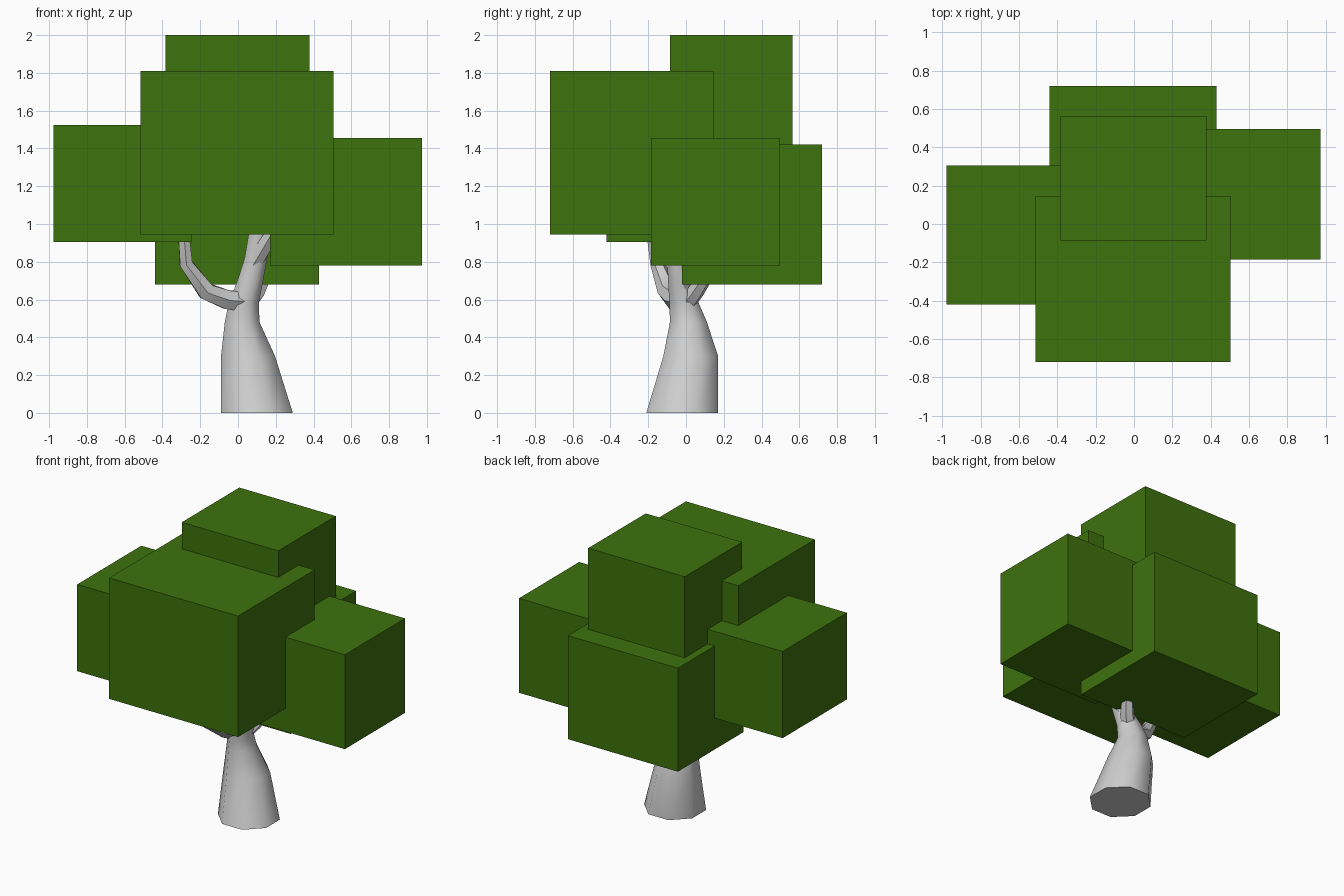
import bpy
import bmesh
from math import cos, sin, pi, radians
from mathutils import Vector

if "Cube" in bpy.data.objects:
    bpy.data.objects.remove(bpy.data.objects["Cube"], do_unlink=True)


def make_material(name, rgb):
    mat = bpy.data.materials.new(name)
    mat.use_nodes = True
    mat.diffuse_color = (*rgb, 1)
    mat.node_tree.nodes["Principled BSDF"].inputs["Base Color"].default_value = (*rgb, 1)
    return mat


leaf_green = make_material("leaf green", (0.048, 0.17, 0.004))
bark_grey = make_material("bark grey", (0.62, 0.62, 0.62))


def finish(name, bm, mat):
    bmesh.ops.recalc_face_normals(bm, faces=bm.faces)
    mesh = bpy.data.meshes.new(name)
    bm.to_mesh(mesh)
    bm.free()
    mesh.materials.append(mat)
    obj = bpy.data.objects.new(name, mesh)
    bpy.context.collection.objects.link(obj)
    return obj


def leaf_block(name, low, high):
    """Axis-aligned foliage box between two corners."""
    low, high = Vector(low), Vector(high)
    bm = bmesh.new()
    bmesh.ops.create_cube(bm, size=1)
    bmesh.ops.scale(bm, vec=high - low, verts=bm.verts)
    bmesh.ops.translate(bm, vec=(low + high) / 2, verts=bm.verts)
    return finish(name, bm, leaf_green)


def loft(name, rings, sides, level=False):
    """Skin through rings of (x, y, z, radius x, radius y); level keeps rings flat."""
    bm = bmesh.new()
    centres = [Vector(r[:3]) for r in rings]
    loops = []
    for i, ring in enumerate(rings):
        along = centres[min(i + 1, len(rings) - 1)] - centres[max(i - 1, 0)]
        side = Vector((1, 0, 0)) if level else along.cross(Vector((0, 1, 0))).normalized()
        other = Vector((0, 1, 0)) if level else along.cross(side).normalized()
        loop = []
        for k in range(sides):
            a = 2 * pi * (k + 0.5) / sides
            offset = side * (ring[3] * cos(a)) + other * (ring[4] * sin(a))
            loop.append(bm.verts.new(centres[i] + offset / cos(pi / sides)))
        loops.append(loop)
    for a, b in zip(loops, loops[1:]):
        for k in range(sides):
            n = (k + 1) % sides
            bm.faces.new((a[k], a[n], b[n], b[k]))
    bm.faces.new(loops[0])
    bm.faces.new(loops[-1])
    obj = finish(name, bm, bark_grey)
    bpy.ops.object.select_all(action="DESELECT")
    obj.select_set(True)
    bpy.context.view_layer.objects.active = obj
    bpy.ops.object.shade_smooth_by_angle(angle=radians(50))
    return obj


# Foliage blocks
leaf_block("front_foliage", (-0.515, -0.72, 0.945), (0.505, 0.145, 1.81))
leaf_block("top_foliage", (-0.385, -0.085, 1.36), (0.378, 0.565, 2.0))
leaf_block("left_foliage", (0.17, -0.185, 0.78), (0.975, 0.495, 1.455))
leaf_block("right_foliage", (-0.978, -0.42, 0.905), (-0.245, 0.305, 1.525))
leaf_block("back_foliage", (-0.44, -0.02, 0.68), (0.43, 0.72, 1.42))

# Flared trunk leaning to the left and forward
loft("trunk", [
    (0.10, -0.02, 0.0, 0.19, 0.19),
    (0.053, 0.025, 0.3, 0.143, 0.145),
    (0.022, 0.013, 0.48, 0.092, 0.098),
    (0.03, -0.01, 0.58, 0.08, 0.078),
    (0.065, -0.04, 0.7, 0.068, 0.055),
    (0.095, -0.05, 0.82, 0.06, 0.05),
    (0.12, -0.08, 1.0, 0.055, 0.05),
], 8, level=True)

# Branches reaching into the foliage
loft("right_branch", [
    (0.03, -0.03, 0.59, 0.05, 0.05),
    (-0.06, -0.06, 0.60, 0.05, 0.05),
    (-0.17, -0.10, 0.645, 0.045, 0.045),
    (-0.275, -0.15, 0.79, 0.034, 0.034),
    (-0.29, -0.18, 0.98, 0.028, 0.028),
], 6)
loft("left_branch", [
    (0.08, -0.05, 0.78, 0.04, 0.04),
    (0.15, -0.10, 0.90, 0.038, 0.038),
    (0.21, -0.14, 1.0, 0.03, 0.03),
], 6)
loft("back_branch", [
    (0.05, 0.0, 0.58, 0.045, 0.045),
    (0.10, 0.05, 0.64, 0.04, 0.04),
    (0.16, 0.13, 0.76, 0.03, 0.03),
], 6)
